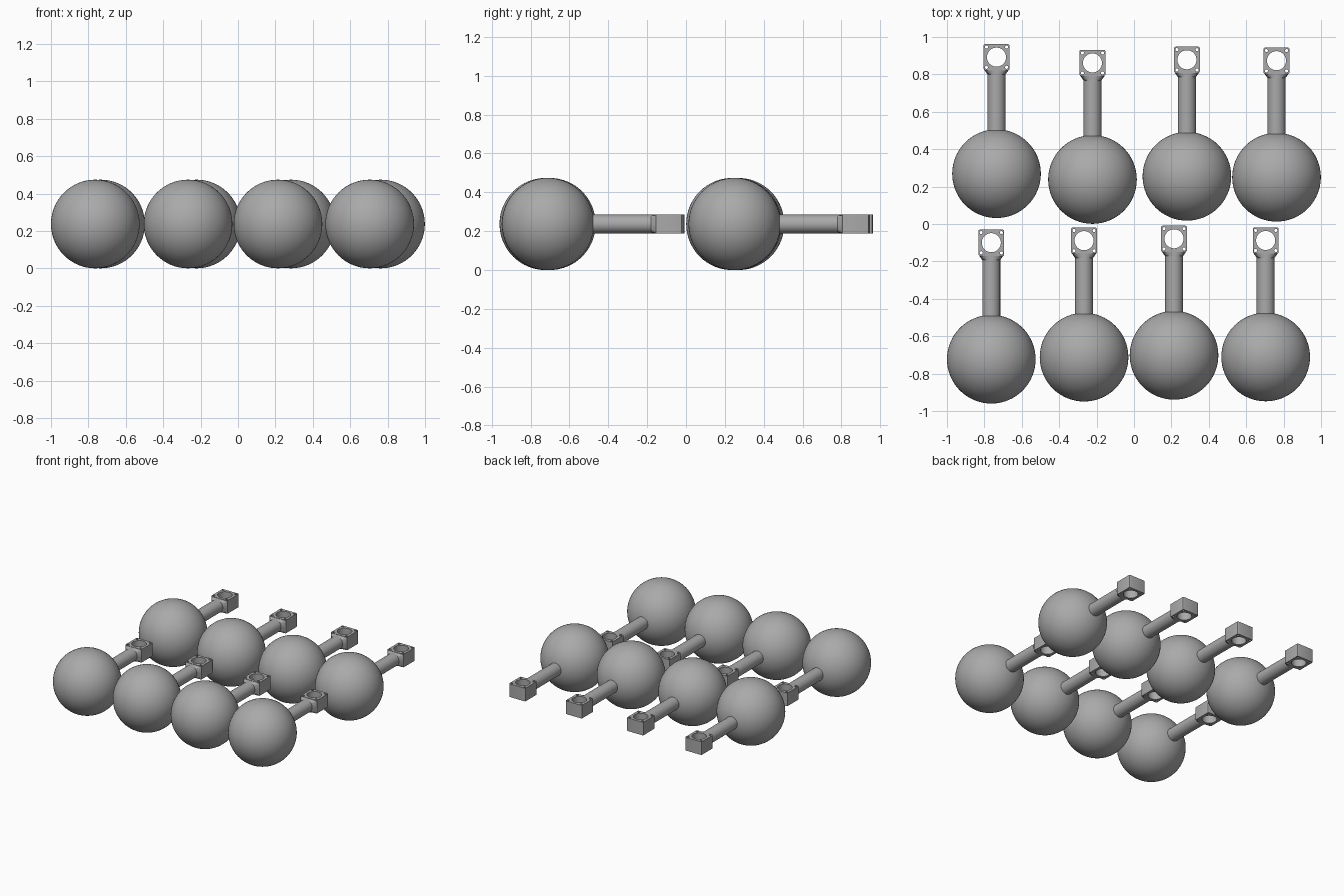
import bpy, bmesh, math
from mathutils import Matrix

if "Cube" in bpy.data.objects:
    bpy.data.objects.remove(bpy.data.objects["Cube"])

R = 0.237            # ball radius, also height of every centre line
HOLE_Y = 0.623       # eyelet centre, measured from the ball centre
HALF_W, HALF_H = 0.069, 0.05

grey = bpy.data.materials.new("grey")
grey.diffuse_color = (0.4, 0.4, 0.4, 1)
grey.use_nodes = True
grey.node_tree.nodes["Principled BSDF"].inputs["Base Color"].default_value = grey.diffuse_color


def make_object(name, bm):
    bmesh.ops.recalc_face_normals(bm, faces=bm.faces)
    mesh = bpy.data.meshes.new(name)
    bm.to_mesh(mesh)
    bm.free()
    mesh.materials.append(grey)
    ob = bpy.data.objects.new(name, mesh)
    bpy.context.collection.objects.link(ob)
    return ob


def cylinder(bm, radius, depth, segments, matrix):
    bmesh.ops.create_cone(bm, cap_ends=True, segments=segments, radius1=radius,
                          radius2=radius, depth=depth, matrix=matrix)


def smooth(ob):
    bpy.ops.object.select_all(action='DESELECT')
    ob.select_set(True)
    bpy.context.view_layer.objects.active = ob
    bpy.ops.object.shade_smooth_by_angle(angle=math.radians(30))


# Ball
bm = bmesh.new()
bmesh.ops.create_uvsphere(bm, u_segments=64, v_segments=32, radius=R)
ball = make_object("ball", bm)
smooth(ball)

# Rod, starting just inside the ball
bm = bmesh.new()
cylinder(bm, 0.048, 0.34, 40,
         Matrix.Translation((0, 0.37, 0)) @ Matrix.Rotation(math.pi / 2, 4, 'X'))
rod = make_object("rod", bm)
smooth(rod)

# Collar lofted from the round rod to the rectangular block
bm = bmesh.new()
N = 48
rings = [[], []]
for i in range(N):
    a = 2 * math.pi * (i + 0.5) / N
    c, s = math.cos(a), math.sin(a)
    k = 1 / max(abs(c), abs(s))
    rings[0].append(bm.verts.new((0.048 * c, 0.53, 0.048 * s)))
    rings[1].append(bm.verts.new(((HALF_W - 0.003) * c * k, 0.556, (HALF_H - 0.002) * s * k)))
for i in range(N):
    j = (i + 1) % N
    bm.faces.new((rings[0][i], rings[0][j], rings[1][j], rings[1][i]))
bm.faces.new(rings[0])
bm.faces.new(rings[1])
collar = make_object("collar", bm)
smooth(collar)

# Eyelet block with slightly rounded edges
bm = bmesh.new()
bmesh.ops.create_cube(bm, size=1, matrix=Matrix.Translation((0, HOLE_Y, 0))
                      @ Matrix.Diagonal((2 * HALF_W, 0.14, 2 * HALF_H, 1)))
upright = [e for e in bm.edges if abs(e.verts[0].co.z - e.verts[1].co.z) > 0.05]
bmesh.ops.bevel(bm, geom=upright, offset=0.008, segments=3, profile=0.5, affect='EDGES')
block = make_object("eyelet_block", bm)

# Large eyelet bore and four small corner holes
bm = bmesh.new()
cylinder(bm, 0.051, 0.3, 40, Matrix.Translation((0, HOLE_Y, 0)))
for sx in (-1, 1):
    for sy in (-1, 1):
        cylinder(bm, 0.0085, 0.3, 12,
                 Matrix.Translation((sx * 0.054, HOLE_Y + sy * 0.054, 0)))
cutter = make_object("hole_cutter", bm)
cutter.hide_render = True
mod = block.modifiers.new("holes", 'BOOLEAN')
mod.operation, mod.solver, mod.object = 'DIFFERENCE', 'EXACT', cutter
bpy.context.view_layer.objects.active = block
bpy.ops.object.modifier_apply(modifier=mod.name)
bpy.data.objects.remove(cutter)
smooth(block)

# Lay out two slightly uneven rows of four
places = [(-0.763, -0.723), (-0.267, -0.712), (0.214, -0.702), (0.704, -0.711),
          (-0.735, 0.269), (-0.222, 0.238), (0.283, 0.255), (0.762, 0.25)]
for part in (ball, rod, collar, block):
    for n, (x, y) in enumerate(places):
        ob = part
        if n:
            ob = part.copy()
            bpy.context.collection.objects.link(ob)
        ob.location = (x, y, R)
